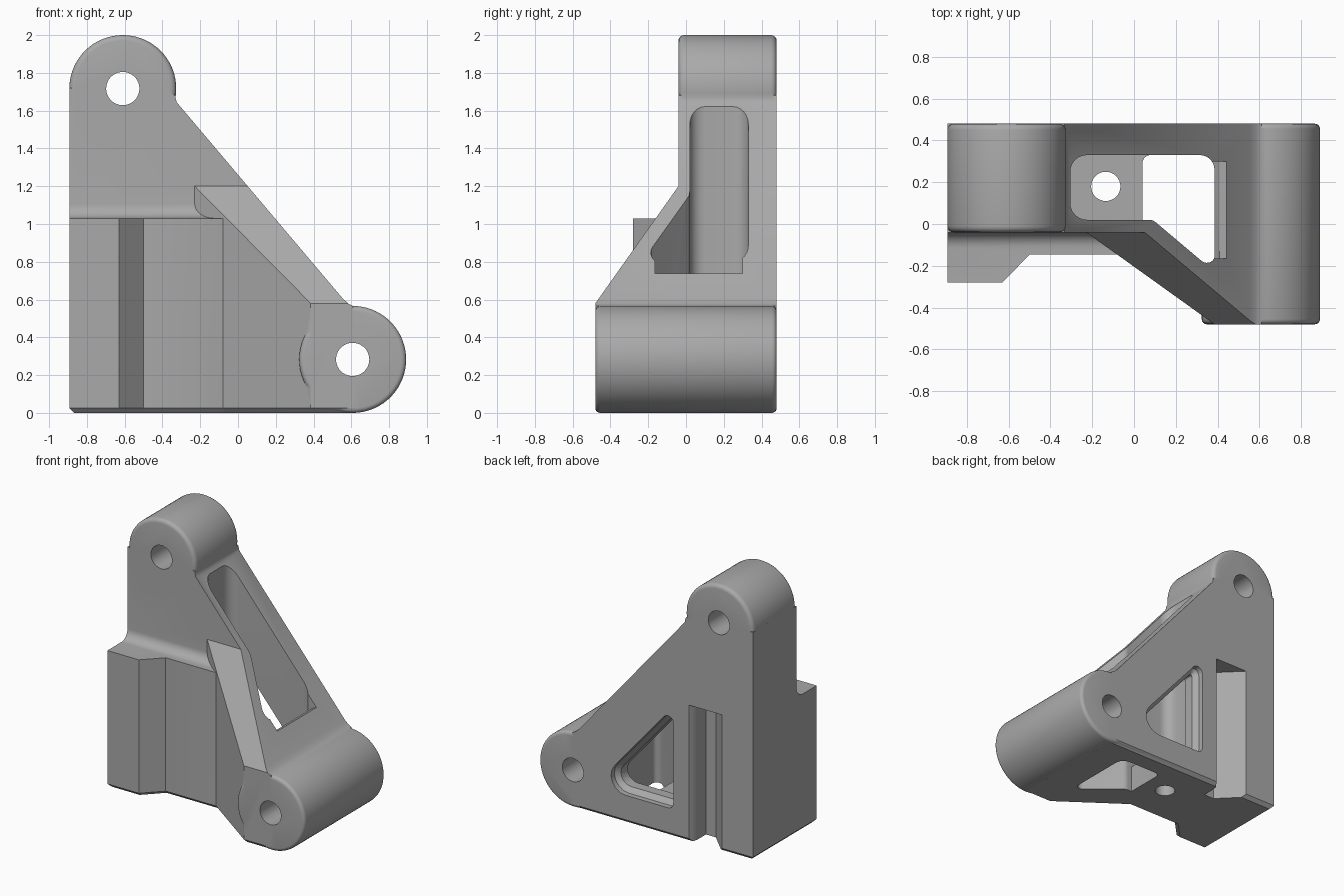
import bpy, bmesh, math
from mathutils import Vector

if "Cube" in bpy.data.objects:
    bpy.data.objects.remove(bpy.data.objects["Cube"])

grey = bpy.data.materials.new("cast grey")
grey.diffuse_color = (0.4, 0.4, 0.4, 1)
grey.use_nodes = True
grey.node_tree.nodes["Principled BSDF"].inputs["Base Color"].default_value = grey.diffuse_color


def rounded(points, seg=6):
    """Polygon from (a, b, radius) corners, each rounded with an arc."""
    out, n = [], len(points)
    for i, (a, b, r) in enumerate(points):
        p = Vector((a, b))
        if r == 0:
            out.append(p)
            continue
        u = (Vector(points[i - 1][:2]) - p).normalized()
        v = (Vector(points[(i + 1) % n][:2]) - p).normalized()
        half = u.angle(v) / 2
        c = p + (u + v).normalized() * (r / math.sin(half))
        s = p + u * (r / math.tan(half)) - c
        e = p + v * (r / math.tan(half)) - c
        sweep = s.angle(e)
        for k in range(seg + 1):
            t = k / seg
            out.append(c + (s * math.sin((1 - t) * sweep) + e * math.sin(t * sweep)) / math.sin(sweep))
    return out


def prism(name, pts, axis, lo, hi, chamfer=0):
    """Extrude a profile along an axis; optionally chamfer the low end."""
    place = {"x": lambda a, b, h: (h, a, b), "y": lambda a, b, h: (a, h, b), "z": lambda a, b, h: (a, b, h)}[axis]
    bm = bmesh.new()
    low = [bm.verts.new(place(p[0], p[1], lo + chamfer)) for p in pts]
    top = [bm.verts.new(place(p[0], p[1], hi)) for p in pts]
    n = len(pts)
    base = bm.faces.new(low)
    bm.faces.new(top)
    for i in range(n):
        bm.faces.new((low[i], low[(i + 1) % n], top[(i + 1) % n], top[i]))
    bmesh.ops.recalc_face_normals(bm, faces=bm.faces)
    if chamfer:
        bmesh.ops.inset_region(bm, faces=[base], thickness=chamfer, depth=chamfer, use_even_offset=True)
    return finish(name, bm)


def finish(name, bm):
    me = bpy.data.meshes.new(name)
    bm.to_mesh(me)
    bm.free()
    me.materials.append(grey)
    ob = bpy.data.objects.new(name, me)
    bpy.context.collection.objects.link(ob)
    return ob


def cylinder(name, a, b, r, axis, lo, hi, bevel=0, seg=72):
    pts = [(a + r * math.cos(2 * math.pi * i / seg), b + r * math.sin(2 * math.pi * i / seg)) for i in range(seg)]
    ob = prism(name, pts, axis, lo, hi)
    if bevel:
        bm = bmesh.new()
        bm.from_mesh(ob.data)
        rims = [e for e in bm.edges if any(len(f.verts) == seg for f in e.link_faces)]
        bmesh.ops.bevel(bm, geom=rims, offset=bevel, segments=4, profile=0.5, affect='EDGES')
        bm.to_mesh(ob.data)
        bm.free()
    return ob


def combine(target, other, op):
    """Apply a boolean and remove the helper."""
    m = target.modifiers.new("bool", 'BOOLEAN')
    m.operation, m.solver, m.object = op, 'EXACT', other
    bpy.context.view_layer.objects.active = target
    bpy.ops.object.modifier_apply(modifier="bool")
    bpy.data.objects.remove(other)


BACK, WEB, FRONT = 0.48, -0.04, -0.48
UP, LOW, R = (-0.61, 1.717), (0.607, 0.283), 0.283

# main triangular web, thickened at the lower right by a sloped, diagonal gusset
outline = [(-0.893, 0), (0.61, 0), (0.61, 0.565), (0.585, 0.578), (0.555, 0.605), (-0.325, 1.645),
           (-0.333, 1.68), (-0.4, 1.72), (-0.893, 1.72)]
body = prism("bracket", outline, "y", WEB, BACK)
gusset = prism("gusset", outline, "y", FRONT, 0.1)
combine(gusset, prism("slope", [(FRONT, -1), (FRONT, 0.58), (WEB, 1.2), (0, 1.256), (0, -1)], "x", -1, 1), 'INTERSECT')
combine(gusset, prism("diagonal", [(-0.229, WEB), (0.385, FRONT), (1, FRONT), (1, 0), (-0.229, 0)], "z", -1, 2), 'INTERSECT')
combine(body, gusset, 'UNION')

# stepped block at the lower left, with a fillet where it meets the web
step = [(-0.893, -0.28), (-0.63, -0.28), (-0.5, -0.147), (-0.08, -0.147)]
combine(body, prism("block", step + [(0.05, -0.1), (0.05, 0.01), (-0.893, 0.01)], "z", 0, 1.03), 'UNION')
r = 0.075
arc = [(WEB - r + r * math.sin(t * math.pi / 16), 1.03 + r - r * math.cos(t * math.pi / 16)) for t in range(9)]
combine(body, prism("fillet", arc + [(0.01, 1.03 + r), (0.01, 1.0), (WEB - r, 1.0)], "x", -0.893, -0.13), 'UNION')

# chamfer around the foot
foot = step + [(0.385, FRONT), (1.3, FRONT), (1.3, BACK), (-0.893, BACK)]
combine(body, prism("footprint", foot, "z", 0, 2.5, 0.025), 'INTERSECT')

# eye bosses
combine(body, cylinder("upper_boss", *UP, R, "y", WEB, BACK, 0.03), 'UNION')
combine(body, cylinder("lower_boss", *LOW, R, "y", FRONT, BACK, 0.025), 'UNION')

# deep pocket from the slanted side, open through the foot on the right
tail = [(0.09, 0.02, 0.05), (0.345, -0.195, 0.04), (0.385, -0.17, 0.03), (0.385, 0.33, 0.07)]
combine(body, prism("pocket", rounded([(-0.305, 0.02, 0.08)] + tail + [(-0.305, 0.33, 0.08)]), "z", 0.2, 3), 'DIFFERENCE')
combine(body, prism("foot_opening", rounded([(0.04, 0.02, 0)] + tail + [(0.04, 0.33, 0.04)]), "z", -1, 0.5), 'DIFFERENCE')
lip = [(0.36, 0.66), (0.385, 0.68), (0.41, 0.722), (0.455, 0.742), (0.5, 0.75), (0.36, 0.9)]
combine(body, prism("pocket_lip", lip, "y", -0.165, 0.3), 'DIFFERENCE')

# triangular window in the back with a chamfered rim
window = rounded([(-0.23, 0.21, 0.045), (0.43, 0.21, 0.12), (-0.23, 0.98, 0.045)])
combine(body, prism("window_rim", window, "y", 0.405, 0.7, 0.035), 'DIFFERENCE')
inner = rounded([(-0.195, 0.245, 0.015), (0.356, 0.245, 0.085), (-0.195, 0.888, 0.015)])
combine(body, prism("window", inner, "y", 0.2, 0.5), 'DIFFERENCE')

# keyed slot in the back
slot = [(-0.685, 0.53), (-0.47, 0.315), (-0.387, 0.315), (-0.387, 0.41), (-0.38, 0.45), (-0.36, 0.48), (-0.36, 0.53)]
combine(body, prism("slot", slot, "z", -1, 1.03), 'DIFFERENCE')

# bolt holes
for a, b in (UP, LOW):
    combine(body, cylinder("eye_hole", a, b, 0.088, "y", -1, 1, seg=40), 'DIFFERENCE')
combine(body, cylinder("foot_hole", -0.135, 0.18, 0.07, "z", -1, 0.5, seg=32), 'DIFFERENCE')

bpy.ops.object.select_all(action='DESELECT')
body.select_set(True)
bpy.context.view_layer.objects.active = body
bpy.ops.object.shade_smooth_by_angle(angle=math.radians(28))
